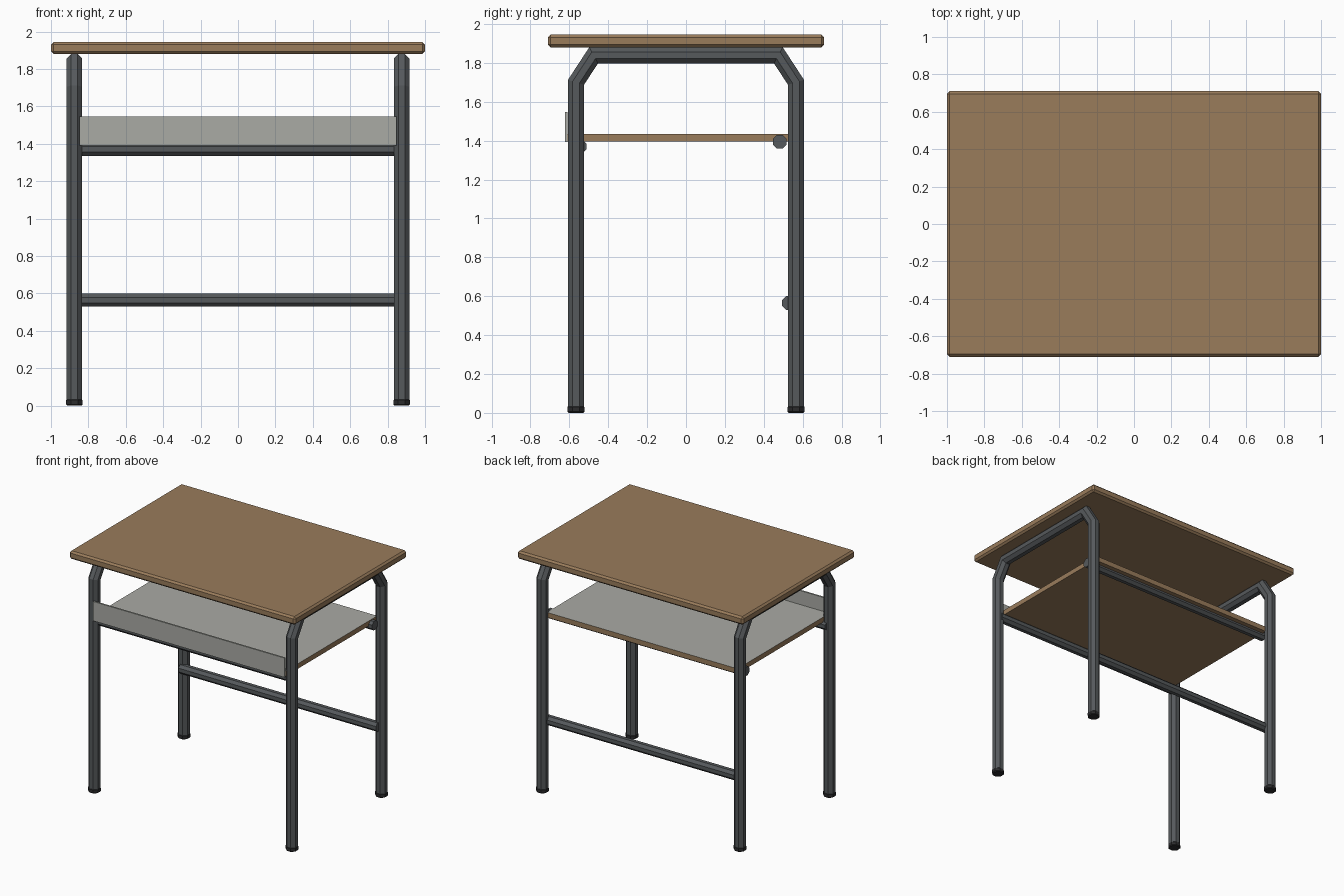
import bpy, bmesh, math
from mathutils import Vector

if "Cube" in bpy.data.objects:
    bpy.data.objects.remove(bpy.data.objects["Cube"])


def material(name, rgb):
    m = bpy.data.materials.new(name)
    m.diffuse_color = (*rgb, 1)
    m.use_nodes = True
    m.node_tree.nodes["Principled BSDF"].inputs["Base Color"].default_value = m.diffuse_color
    return m


WOOD = material("wood", (0.32, 0.20, 0.105))
GREY = material("light grey panel", (0.40, 0.405, 0.375))
METAL = material("dark grey metal", (0.092, 0.100, 0.106))
RUBBER = material("black rubber", (0.025, 0.025, 0.027))


def finish(name, bm, *mats):
    bmesh.ops.recalc_face_normals(bm, faces=bm.faces)
    me = bpy.data.meshes.new(name)
    bm.to_mesh(me)
    bm.free()
    for m in mats:
        me.materials.append(m)
    ob = bpy.data.objects.new(name, me)
    bpy.context.collection.objects.link(ob)
    return ob


def box(name, lo, hi, *mats, bevel=0, top_index=0):
    bm = bmesh.new()
    bmesh.ops.create_cube(bm, size=1)
    for v in bm.verts:
        v.co = [(a + b) / 2 + c * (b - a) for a, b, c in zip(lo, hi, v.co)]
    bm.normal_update()
    for f in bm.faces:
        if f.normal.z > 0.9:
            f.material_index = top_index
    if bevel:
        bmesh.ops.bevel(bm, geom=bm.edges[:], offset=bevel, segments=1,
                        affect='EDGES')
    return finish(name, bm, *mats)


def tube(name, path, side, flat_radius, mat, sides=8):
    """Sweep a polygon along a planar path with mitred corners.
    side = unit normal of the plane holding the path."""
    r = flat_radius / math.cos(math.pi / sides)
    pts = [Vector(p) for p in path]
    side = Vector(side)
    bm = bmesh.new()
    rings = []
    for i, p in enumerate(pts):
        a = (p - pts[i - 1]).normalized() if i else None
        b = (pts[i + 1] - p).normalized() if i < len(pts) - 1 else None
        a, b = a or b, b or a
        t = (a + b).normalized()
        across = t.cross(side) / t.dot(a)
        ring = []
        for k in range(sides):
            ang = 2 * math.pi * (k + 0.5) / sides
            ring.append(bm.verts.new(p + r * (math.cos(ang) * side
                                              + math.sin(ang) * across)))
        rings.append(ring)
    for q, s in zip(rings, rings[1:]):
        for k in range(sides):
            n = (k + 1) % sides
            bm.faces.new((q[k], q[n], s[n], s[k]))
    bm.faces.new(rings[0])
    bm.faces.new(rings[-1])
    return finish(name, bm, mat)


LEG_X, LEG_Y = 0.875, 0.566

# Table top with chamfered edges
box("table_top", (-1, -0.71, 1.88), (1, 0.71, 1.945), WOOD, bevel=0.014)

# Bent tube frames, one per side, each forming two legs and a top bar
half = [(-LEG_Y, 0.03), (-LEG_Y, 1.70), (-0.475, 1.839)]
profile = half + [(-y, z) for y, z in reversed(half)]
for label, sx in (("left", -1), ("right", 1)):
    tube(label + "_leg_frame", [(sx * LEG_X, y, z) for y, z in profile],
         (1, 0, 0), 0.0415, METAL)

    # Rubber feet
    for end, sy in (("front", -1), ("back", 1)):
        foot = tube(f"{end}_{label}_foot",
                    [(sx * LEG_X, sy * LEG_Y, z) for z in (0, 0.036)],
                    (1, 0, 0), 0.044, RUBBER)
        mod = foot.modifiers.new("edge", 'BEVEL')
        mod.width, mod.segments = 0.006, 1
        mod.limit_method, mod.angle_limit = 'ANGLE', math.radians(60)

# Cross rails
for name, y, z in (("front_shelf_rail", -0.547, 1.37),
                   ("back_shelf_rail", 0.482, 1.395),
                   ("low_back_rail", 0.53, 0.565)):
    tube(name, [(-LEG_X, y, z), (LEG_X, y, z)], (0, 0, 1), 0.0355, METAL)

# Book shelf: wooden board with grey upper surface, and grey front panel
box("shelf", (-0.845, -0.61, 1.395), (0.845, 0.555, 1.435), WOOD, GREY,
    top_index=1)
box("front_panel", (-0.848, -0.622, 1.392), (0.848, -0.609, 1.547), GREY)
